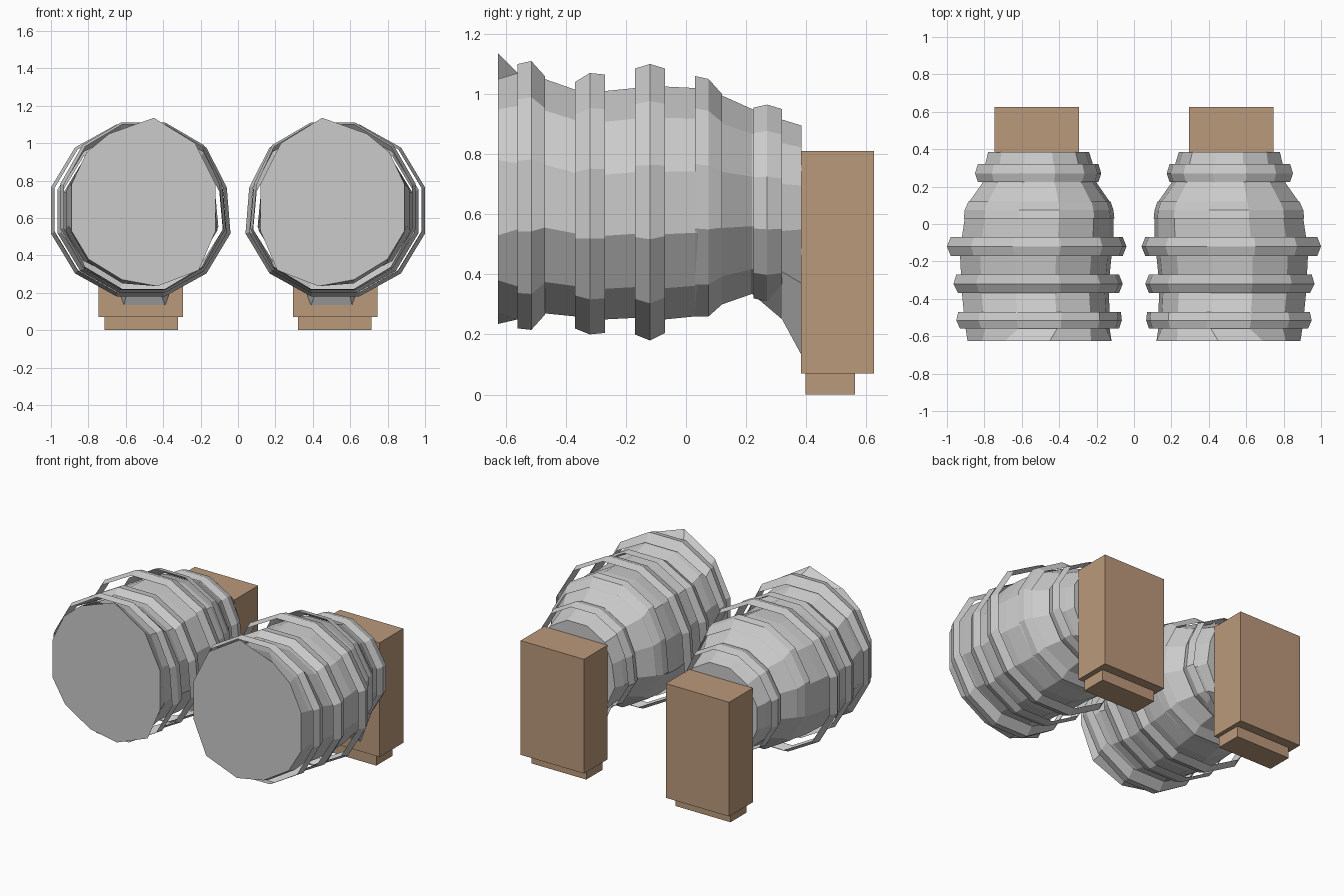
import bpy, bmesh, math

if "Cube" in bpy.data.objects:
    bpy.data.objects.remove(bpy.data.objects["Cube"])

N = 12

def ring(x0, x1, z0, z1):
    """Twelve-sided oval with flat top, fitted to the given extents."""
    k = math.cos(math.radians(15))
    cx, cz, rx, rz = (x0 + x1) / 2, (z0 + z1) / 2, (x1 - x0) / 2 / k, (z1 - z0) / 2 / k
    out = []
    for i in range(N):
        a = math.radians(15 + 30 * i)
        out.append([cx + rx * math.cos(a), cz + rz * math.sin(a)])
    out[5][0] += 0.02
    return out

def finish(name, bm, side, mat=None):
    if side < 0:
        for v in bm.verts:
            v.co.x *= -1
    bmesh.ops.recalc_face_normals(bm, faces=bm.faces)
    if side < 0 and bm.faces[:]:
        bm.normal_update()
    me = bpy.data.meshes.new(name)
    bm.to_mesh(me)
    bm.free()
    ob = bpy.data.objects.new(name, me)
    bpy.context.collection.objects.link(ob)
    if mat:
        me.materials.append(mat)

def loft(name, sections, side, caps):
    bm = bmesh.new()
    rows = [[bm.verts.new((x, y, z)) for x, z in pts] for y, pts in sections]
    for a, b in zip(rows, rows[1:]):
        for i in range(N):
            j = (i + 1) % N
            bm.faces.new((a[i], a[j], b[j], b[i]))
    if caps:
        bm.faces.new(rows[0])
        bm.faces.new(rows[-1])
    finish(name, bm, side)

def box(name, x0, x1, y0, y1, z0, z1, side, mat):
    bm = bmesh.new()
    bmesh.ops.create_cube(bm, size=1)
    for v in bm.verts:
        v.co = (x1 if v.co.x > 0 else x0, y1 if v.co.y > 0 else y0, z1 if v.co.z > 0 else z0)
    finish(name, bm, side, mat)

brown = bpy.data.materials.new("brown")
brown.diffuse_color = (0.50, 0.32, 0.20, 1)
brown.use_nodes = True
brown.node_tree.nodes["Principled BSDF"].inputs["Base Color"].default_value = brown.diffuse_color

# Irregular front face of the barrel
front = [(.89, .78), (.81, .95), (.69, 1.05), (.45, 1.135), (.23, 1.0), (.12, .78),
         (.12, .53), (.21, .32), (.43, .235), (.62, .27), (.8, .38), (.89, .53)]

# Barrel sections: y, inner x, outer x, bottom z, top z
body = [(-.56, .13, .90, .25, 1.07), (-.47, .13, .91, .27, 1.05), (-.37, .135, .92, .26, 1.015),
        (-.27, .13, .925, .25, 1.01), (-.17, .12, .93, .255, 1.02), (-.07, .11, .92, .25, 1.025),
        (.03, .11, .905, .26, 1.02), (.12, .13, .88, .30, .995), (.22, .20, .81, .335, .95),
        (.32, .22, .795, .33, .915)]

# Back end flares down into a pointed foot
back = ring(.24, .78, .35, .895)
back[7] = [.32, .37]
back[8] = [.39, .13]
back[9] = [.61, .13]
back[10] = [.70, .37]
neck = ring(*body[-1][1:])
neck[8][1] = neck[9][1] = .25

# Raised open bands, three sections each
bands = {
    "front_band": [(-.56, .08, .93, .22, 1.10), (-.515, .065, .95, .215, 1.11), (-.47, .07, .94, .265, 1.06)],
    "second_band": [(-.37, .08, .94, .22, 1.04), (-.32, .06, .965, .20, 1.07), (-.27, .08, .95, .205, 1.065)],
    "middle_band": [(-.17, .06, .98, .20, 1.085), (-.12, .04, 1.0, .18, 1.1), (-.07, .06, .98, .205, 1.085)],
    "fourth_band": [(.03, .105, .91, .26, 1.06), (.075, .11, .905, .26, 1.05), (.12, .125, .885, .30, 1.0)],
    "rear_band": [(.225, .19, .835, .32, .955), (.27, .175, .85, .31, .965), (.32, .19, .835, .32, .95)],
}

for side, tag in ((1, "right"), (-1, "left")):
    secs = [(-.625, front)] + [(s[0], ring(*s[1:])) for s in body[:-1]] + [(.32, neck), (.385, back)]
    loft(tag + "_barrel", secs, side, True)
    for name, rows in bands.items():
        loft(tag + "_" + name, [(r[0], ring(*r[1:])) for r in rows], side, False)
    # Rear block and its foot
    box(tag + "_block", .293, .747, .383, .625, .07, .81, side, brown)
    box(tag + "_block_foot", .32, .713, .397, .563, 0, .07, side, brown)
